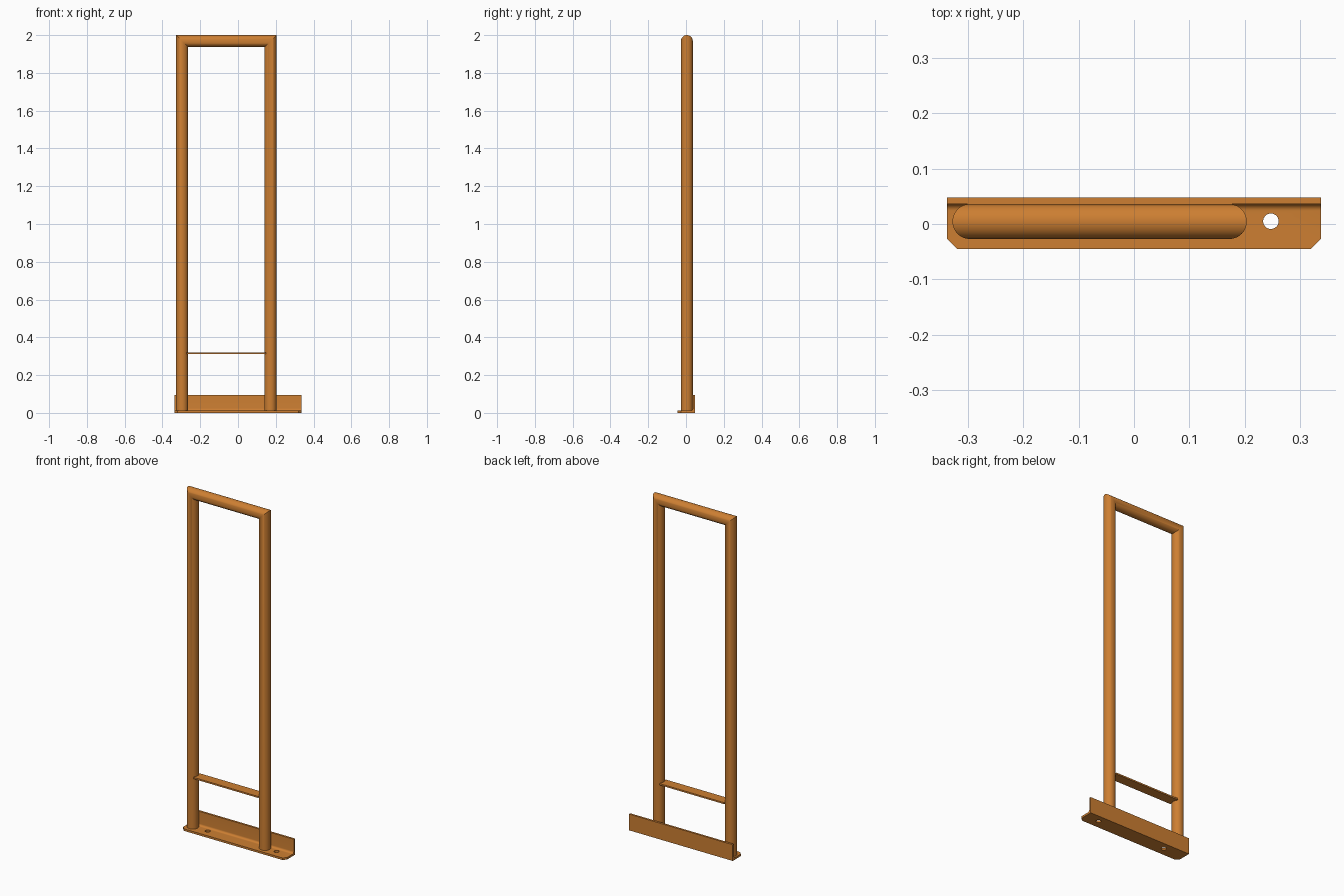
import bpy, bmesh, math
from mathutils import Vector

cube = bpy.data.objects.get("Cube")
if cube:
    bpy.data.objects.remove(cube, do_unlink=True)

bronze = bpy.data.materials.new("bronze_orange")
bronze.use_nodes = True
COLOUR = (0.61, 0.212, 0.032, 1.0)
bronze.diffuse_color = COLOUR
bronze.node_tree.nodes["Principled BSDF"].inputs["Base Color"].default_value = COLOUR


def make_object(name, bm, smooth=True):
    bmesh.ops.recalc_face_normals(bm, faces=bm.faces[:])
    mesh = bpy.data.meshes.new(name)
    bm.to_mesh(mesh)
    bm.free()
    obj = bpy.data.objects.new(name, mesh)
    bpy.context.collection.objects.link(obj)
    mesh.materials.append(bronze)
    if smooth:
        shade(obj)
    return obj


def shade(obj):
    bpy.ops.object.select_all(action='DESELECT')
    obj.select_set(True)
    bpy.context.view_layer.objects.active = obj
    bpy.ops.object.shade_smooth_by_angle(angle=math.radians(30))


# Main dimensions
TUBE_R = 0.0315                      # tube radius
TUBE_X, TUBE_Y = -0.062, 0.0045      # centre of the tube frame
HALF_SPAN = 0.234                    # half distance between leg axes
TOP_Z = 2.0 - TUBE_R                 # axis height of the top rail
THICK = 0.012                        # base angle thickness

# Tube frame: two legs and a top rail with mitred corners
SEG = 48
bm = bmesh.new()
rings = []
for side, mitred in ((-1, False), (-1, True), (1, True), (1, False)):
    ring = []
    for i in range(SEG):
        t = 2 * math.pi * i / SEG
        out = TUBE_R * math.cos(t)   # positive on the outside of the frame
        z = TOP_Z + out if mitred else THICK - 0.001
        ring.append(bm.verts.new((TUBE_X + side * (HALF_SPAN + out),
                                  TUBE_Y + TUBE_R * math.sin(t), z)))
    rings.append(ring)
for a, b in zip(rings, rings[1:]):
    for i in range(SEG):
        j = (i + 1) % SEG
        bm.faces.new((a[i], a[j], b[j], b[i]))
bm.faces.new(rings[0])
bm.faces.new(rings[-1])
make_object("tube_frame", bm)

# Cross plate between the legs
bm = bmesh.new()
bmesh.ops.create_cube(bm, size=1)
for v in bm.verts:
    v.co = Vector((TUBE_X + v.co.x * 0.42, TUBE_Y + v.co.y * 0.06, 0.315 + v.co.z * 0.009))
make_object("cross_plate", bm, smooth=False)

# Base angle: L profile with an inner fillet, extruded along x
HALF_L, FRONT, BACK, HEIGHT, FILLET = 0.337, -0.045, 0.048, 0.095, 0.012
inner = BACK - THICK
profile = [(FRONT, 0), (BACK, 0), (BACK, HEIGHT), (inner, HEIGHT)]
for i in range(9):
    a = math.pi / 2 * i / 8
    profile.append((inner - FILLET + FILLET * math.cos(a),
                    THICK + FILLET - FILLET * math.sin(a)))
profile.append((FRONT, THICK))
bm = bmesh.new()
face = bm.faces.new([bm.verts.new((-HALF_L, y, z)) for y, z in profile])
res = bmesh.ops.extrude_face_region(bm, geom=[face])
for v in res["geom"]:
    if isinstance(v, bmesh.types.BMVert):
        v.co.x = HALF_L
# Clipped front corners
for side in (-1, 1):
    cut = bmesh.ops.bisect_plane(bm, geom=bm.verts[:] + bm.edges[:] + bm.faces[:],
                                 plane_co=(side * HALF_L, FRONT + 0.018, 0),
                                 plane_no=(side, -1, 0), clear_outer=True)
    edges = [e for e in cut["geom_cut"] if isinstance(e, bmesh.types.BMEdge)]
    bmesh.ops.holes_fill(bm, edges=edges, sides=0)
base = make_object("base_angle", bm, smooth=False)

# Bolt holes through the base
for x in (-0.20, 0.247):
    bpy.ops.mesh.primitive_cylinder_add(vertices=32, radius=0.014, depth=0.1,
                                        location=(x, 0.005, 0))
    cutter = bpy.context.object
    cutter.name = "hole_cutter"
    cutter.hide_render = True
    cutter.data.materials.append(bronze)
    mod = base.modifiers.new("bolt_hole", 'BOOLEAN')
    mod.operation = 'DIFFERENCE'
    mod.solver = 'EXACT'
    mod.object = cutter
    bpy.context.view_layer.objects.active = base
    bpy.ops.object.modifier_apply(modifier=mod.name)
    bpy.data.objects.remove(cutter, do_unlink=True)
shade(base)
